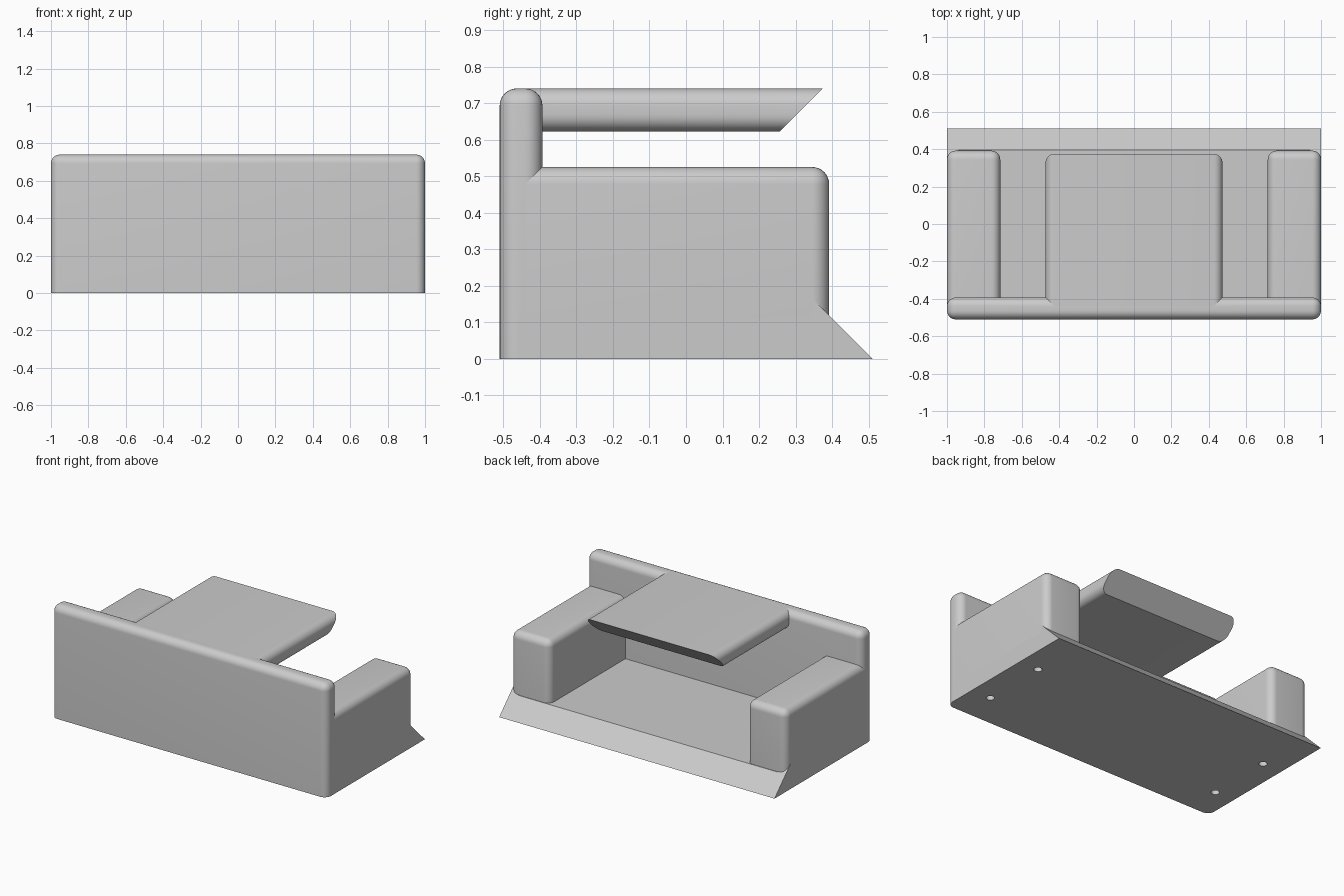
import bpy
import bmesh
from mathutils import Matrix, Vector

cube = bpy.data.objects.get("Cube")
if cube:
    bpy.data.objects.remove(cube, do_unlink=True)

# Single flat colour
GREY = (0.6, 0.6, 0.6, 1)
grey = bpy.data.materials.new("plain_grey")
grey.use_nodes = True
grey.diffuse_color = GREY
grey.node_tree.nodes["Principled BSDF"].inputs["Base Color"].default_value = GREY

RADIUS = 0.047
BACK, FRONT = -0.51, 0.51
FLOOR = 0.115


def finish(name, bm, smooth=True):
    bmesh.ops.recalc_face_normals(bm, faces=bm.faces)
    mesh = bpy.data.meshes.new(name)
    bm.to_mesh(mesh)
    bm.free()
    mesh.materials.append(grey)
    obj = bpy.data.objects.new(name, mesh)
    bpy.context.collection.objects.link(obj)
    if smooth:
        bpy.ops.object.select_all(action="DESELECT")
        obj.select_set(True)
        bpy.context.view_layer.objects.active = obj
        bpy.ops.object.shade_smooth_by_angle()
    return obj


def rounded_box(low, high, keep):
    """Box whose edges are rounded where keep(midpoint, direction) is true."""
    low, high = Vector(low), Vector(high)
    bm = bmesh.new()
    bmesh.ops.create_cube(bm, size=1)
    for v in bm.verts:
        v.co = (low + high) / 2 + v.co * (high - low)
    edges = []
    for e in bm.edges:
        a, b = (v.co for v in e.verts)
        if keep((a + b) / 2, (b - a).normalized()):
            edges.append(e)
    bmesh.ops.bevel(bm, geom=edges, offset=RADIUS, segments=8,
                    profile=0.5, affect="EDGES", clamp_overlap=True)
    return bm


def prism(profile, x0, x1):
    """Extrude a (y, z) outline along x."""
    bm = bmesh.new()
    face = bm.faces.new([bm.verts.new((x0, y, z)) for y, z in profile])
    out = bmesh.ops.extrude_face_region(bm, geom=[face])
    new = [g for g in out["geom"] if isinstance(g, bmesh.types.BMVert)]
    bmesh.ops.translate(bm, verts=new, vec=(x1 - x0, 0, 0))
    return bm


# Base plate with sloping edge
base = finish("base_plate", prism(
    [(BACK + 0.05, 0), (FRONT, 0), (FRONT - FLOOR, FLOOR), (BACK + 0.05, FLOOR)],
    -1, 1), smooth=False)

# Screw holes in the underside
holes = bmesh.new()
for x in (-0.86, 0.86):
    for y in (-0.285, 0.15):
        bmesh.ops.create_cone(holes, cap_ends=True, segments=16, radius1=0.025,
                              radius2=0.025, depth=0.2,
                              matrix=Matrix.Translation((x, y, 0)))
cutter = finish("hole_cutter", holes, smooth=False)
cutter.hide_render = True
cut = base.modifiers.new("screw_holes", "BOOLEAN")
cut.operation = "DIFFERENCE"
cut.solver = "EXACT"
cut.object = cutter
bpy.context.view_layer.objects.active = base
bpy.ops.object.modifier_apply(modifier=cut.name)
bpy.data.objects.remove(cutter, do_unlink=True)

# Tall wall
finish("wall", rounded_box((-1, BACK, 0), (1, -0.393, 0.74),
                           lambda m, d: m.z > 0.01))

# Side blocks and the small slope corners beside them
for side, label in ((-1, "right"), (1, "left")):
    xs = sorted((side * 0.715, side))
    finish(label + "_side_block", rounded_box(
        (xs[0], BACK + 0.055, 0.105), (xs[1], 0.392, 0.525),
        lambda m, d: m.z > 0.11 and m.y > BACK + 0.06))
    xs = sorted((side * 0.94, side))
    finish(label + "_slope_corner", prism(
        [(0.3, 0.1), (0.41, 0.1), (0.345, 0.165), (0.3, 0.165)], *xs), smooth=False)

# Overhanging shelf with slanted end
shelf = rounded_box((-0.473, -0.45, 0.622), (0.473, 0.3, 0.74),
                    lambda m, d: abs(d.y) > 0.9)
for v in shelf.verts:
    if v.co.y > 0:
        v.co.y = 0.257 + v.co.z - 0.622
finish("shelf", shelf)
